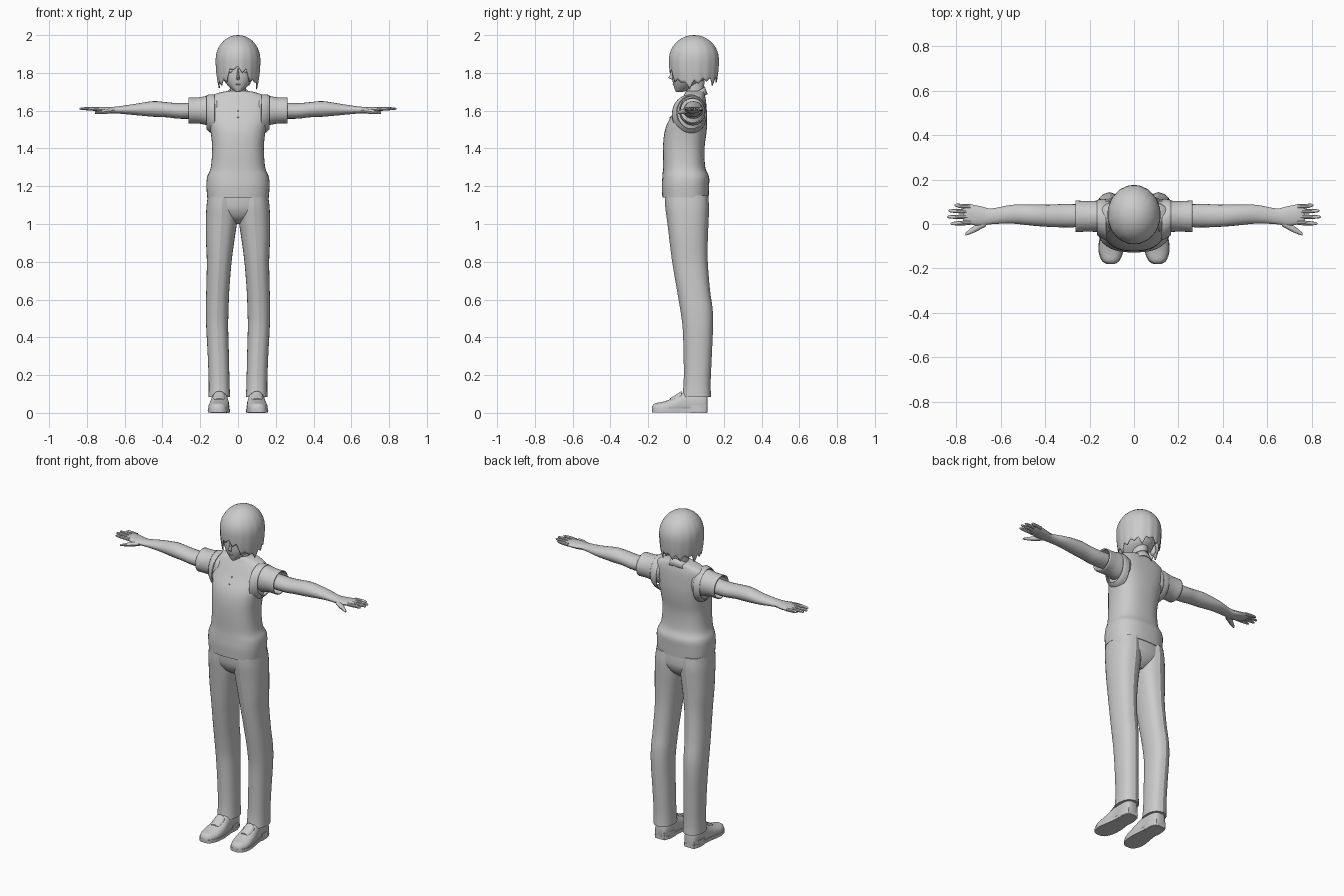
import bpy, bmesh, math
from mathutils import Vector

cube = bpy.data.objects.get("Cube")
if cube:
    bpy.data.objects.remove(cube)

GREY = (0.6, 0.6, 0.6, 1)
grey = bpy.data.materials.new("plain grey")
grey.use_nodes = True
grey.diffuse_color = GREY
grey.node_tree.nodes["Principled BSDF"].inputs["Base Color"].default_value = GREY


def finish(name, bm, mirror=False, thick=0, angle=35):
    """Turn a bmesh into a smooth shaded object, optionally mirrored or thickened."""
    bmesh.ops.remove_doubles(bm, verts=bm.verts, dist=0.0002)
    bmesh.ops.recalc_face_normals(bm, faces=bm.faces)
    mesh = bpy.data.meshes.new(name)
    bm.to_mesh(mesh)
    bm.free()
    mesh.materials.append(grey)
    obj = bpy.data.objects.new(name, mesh)
    bpy.context.collection.objects.link(obj)
    bpy.ops.object.select_all(action='DESELECT')
    obj.select_set(True)
    bpy.context.view_layer.objects.active = obj
    bpy.ops.object.shade_smooth_by_angle(angle=math.radians(angle))
    if thick:
        solid = obj.modifiers.new("thickness", 'SOLIDIFY')
        solid.thickness = thick
    if mirror:
        obj.modifiers.new("mirror", 'MIRROR')
    return obj


def spline(keys, steps):
    """Smoothly interpolate a list of number tuples."""
    out = []
    for i in range(len(keys) - 1):
        quad = [Vector(keys[min(max(i + k, 0), len(keys) - 1)]) for k in (-1, 0, 1, 2)]
        a, b, c, d = quad
        for s in range(steps):
            t = s / steps
            out.append(b + (c - a) * (t / 2) + (a * 2 - b * 5 + c * 4 - d) * (t * t / 2)
                       + (b * 3 - a - c * 3 + d) * (t ** 3 / 2))
    return out + [Vector(keys[-1])]


def place(axis, t, a, b):
    return {'x': (t, a, b), 'y': (a, t, b), 'z': (a, b, t)}[axis]


def loft(name, axis, keys, n=24, power=2.0, steps=4, caps=True, crease=0, floor=None,
         ceiling=None, **kw):
    """Skin rounded rings; each key is position, min a, max a, min b, max b."""
    bm = bmesh.new()
    rings = []
    for t, a0, a1, b0, b1 in spline(keys, steps):
        ring = []
        for i in range(n):
            w = math.tau * i / n
            c, s = math.cos(w), math.sin(w)
            u = math.copysign(abs(c) ** (2 / power), c)
            v = math.copysign(abs(s) ** (2 / power), s)
            if crease and i % (n // 2) == n // 4:
                v *= 1 + crease
            a, b = (a0 + a1 + (a1 - a0) * u) / 2, (b0 + b1 + (b1 - b0) * v) / 2
            if floor is not None:
                b = max(b, floor)
            if ceiling is not None:
                b = min(b, ceiling)
            ring.append(bm.verts.new(place(axis, t, a, b)))
        rings.append(ring)
    for lo, hi in zip(rings, rings[1:]):
        for i in range(n):
            k = (i + 1) % n
            bm.faces.new((lo[i], lo[k], hi[k], hi[i]))
    if caps:
        bm.faces.new(rings[0])
        bm.faces.new(rings[-1])
    return finish(name, bm, **kw)


def ball(name, loc, size, mirror=False):
    bm = bmesh.new()
    bmesh.ops.create_uvsphere(bm, u_segments=16, v_segments=10, radius=1)
    for v in bm.verts:
        v.co = Vector([p + s * c for p, s, c in zip(loc, size, v.co)])
    return finish(name, bm, mirror)


def sheet(name, rows, **kw):
    """Skin a grid of points."""
    bm = bmesh.new()
    grid = [[bm.verts.new(p) for p in row] for row in rows]
    for lo, hi in zip(grid, grid[1:]):
        for i in range(len(lo) - 1):
            bm.faces.new((lo[i], lo[i + 1], hi[i + 1], hi[i]))
    return finish(name, bm, **kw)


# Vest over the torso, with wide armhole rims
loft("vest", 'z', [
    (1.14, -.163, .163, -.125, .12), (1.2, -.167, .167, -.128, .122),
    (1.25, -.163, .163, -.125, .122), (1.3, -.144, .144, -.122, .102),
    (1.4, -.137, .137, -.122, .098), (1.48, -.144, .144, -.115, .108),
    (1.54, -.156, .156, -.096, .112), (1.6, -.165, .165, -.058, .11),
    (1.65, -.163, .163, -.03, .106), (1.68, -.14, .14, -.012, .1),
    (1.7, -.08, .08, 0, .095), (1.705, -.04, .04, .02, .08)], n=40, power=2.5)
loft("armhole_rim", 'x', [
    (.125, -.075, .112, 1.475, 1.685), (.15, -.062, .112, 1.485, 1.686),
    (.166, -.05, .108, 1.5, 1.682)], n=32, caps=False, thick=.006, mirror=True)

# Short sleeves with a cuff band
loft("sleeve", 'x', [
    (.11, -.036, .104, 1.52, 1.675), (.16, -.036, .105, 1.523, 1.678),
    (.21, -.034, .103, 1.532, 1.67), (.262, -.037, .106, 1.532, 1.669)],
    n=32, caps=False, thick=.006, mirror=True)

# Shirt collar, open at the front
top_edge, low_edge = [], []
for i in range(17):
    s = i / 16
    w = math.pi * s * .97
    z = 1.728 - .085 * s ** 1.5
    top_edge.append((.056 * math.sin(w), .048 + .052 * math.cos(w), z))
    low_edge.append((.076 * math.sin(w) + .05 * s ** 6, .046 + .068 * math.cos(w) - .02 * s ** 6,
                     z - .04 + .025 * s ** 3))
sheet("collar", [top_edge, low_edge], thick=.005, mirror=True)
for z, y in ((1.6, -.06), (1.565, -.083)):
    ball("button", (0, y, z), (.004, .004, .004))

# Neck and head
loft("neck", 'z', [(1.62, -.05, .05, .005, .1), (1.68, -.043, .043, .005, .092),
                   (1.77, -.045, .045, .0, .1)])
loft("head", 'z', [
    (1.698, -.01, .01, -.052, -.02), (1.708, -.025, .025, -.058, .01),
    (1.735, -.055, .055, -.066, .055), (1.77, -.08, .08, -.073, .105),
    (1.82, -.096, .096, -.074, .135), (1.88, -.1, .1, -.08, .145),
    (1.94, -.08, .08, -.06, .125), (1.97, -.03, .03, -.01, .08)], n=32, power=2.1)
loft("nose", 'z', [(1.763, -.007, .007, -.074, -.06), (1.775, -.008, .008, -.092, -.06),
                   (1.79, -.006, .006, -.084, -.06), (1.825, -.003, .003, -.075, -.06)], n=12)
ball("eye", (.042, -.06, 1.812), (.02, .011, .013), mirror=True)
ball("eyelid", (.042, -.064, 1.825), (.022, .01, .003), mirror=True)
ball("lips", (0, -.064, 1.739), (.014, .007, .003))
ball("ear", (.094, .05, 1.79), (.014, .022, .034), mirror=True)


# Hair: a dome whose lower edge is cut into pointed strands
def hair_edge(f):
    """Height of the hairline from front (nought) to back (one)."""
    heights = (1.835, 1.82, 1.765, 1.75, 1.76, 1.77, 1.775, 1.78, 1.785)
    k = min(int(f * 8), 7)
    return heights[k] + (heights[k + 1] - heights[k]) * (f * 8 - k)


COLS, CENTRE = 96, 1.87
rows = []
for j in range(17):
    row = []
    for i in range(COLS + 1):
        w = math.tau * i / COLS
        f = 1 - abs(1 - 2 * i / COLS)
        strand = (i % 6) / 6
        tip = 1 - abs(2 * strand - 1)
        if j <= 9:
            z = CENTRE + .13 * math.cos(j / 9 * math.pi / 2)
            r = math.sin(j / 9 * math.pi / 2)
        else:
            end = hair_edge(f) - (.028 + .018 * math.sin(i // 6 * 2.4)) * tip
            z = CENTRE + (end - CENTRE) * (j - 9) / 7
            r = 1 - .12 * ((CENTRE - z) / .14) ** 2
        r *= 1 + .02 * (tip - .5) * (j / 16)
        row.append((.119 * r * math.sin(w), .042 - .133 * r * math.cos(w), z))
    rows.append(row)
sheet("hair", rows, thick=.006, angle=50)

# Arms and hands
loft("arm", 'x', [
    (.15, -.012, .085, 1.56, 1.65), (.3, -.015, .09, 1.557, 1.64),
    (.38, -.013, .087, 1.565, 1.645), (.45, -.008, .088, 1.568, 1.65),
    (.55, .002, .086, 1.577, 1.635), (.64, -.001, .07, 1.585, 1.622),
    (.69, -.008, .08, 1.586, 1.62), (.745, .0, .089, 1.594, 1.62),
    (.768, .012, .08, 1.6, 1.615)], n=20, mirror=True)
for finger, y, spread, tip in (("index", .006, -.004, .825), ("middle", .032, 0, .84),
                               ("ring", .056, .003, .835), ("little", .078, .006, .808)):
    mid, end = y + spread / 2, y + spread
    loft(finger + "_finger", 'x', [
        (.735, y - .011, y + .011, 1.597, 1.619), (.78, mid - .01, mid + .01, 1.6, 1.62),
        (tip - .01, end - .007, end + .007, 1.604, 1.617),
        (tip, end - .002, end + .002, 1.608, 1.612)], n=10, steps=3, mirror=True)
loft("thumb", 'x', [
    (.665, -.01, .03, 1.588, 1.612), (.705, -.032, .002, 1.582, 1.608),
    (.735, -.045, -.02, 1.582, 1.6), (.758, -.052, -.04, 1.583, 1.593)],
    n=12, mirror=True)

# Trousers: hips and two creased legs
loft("trouser_hips", 'z', [
    (1.0, -.03, .03, -.03, .06), (1.03, -.09, .09, -.075, .095),
    (1.07, -.15, .15, -.1, .115), (1.11, -.162, .162, -.108, .118),
    (1.16, -.158, .158, -.11, .114)], n=40, power=2.4)
loft("trouser_leg", 'z', [
    (.085, .042, .156, -.018, .13), (.16, .045, .155, -.01, .128),
    (.3, .048, .16, -.01, .134), (.45, .052, .168, -.015, .14),
    (.55, .05, .17, -.028, .138), (.65, .046, .168, -.045, .124),
    (.8, .034, .165, -.07, .112), (.92, .018, .17, -.085, .112),
    (1.02, .004, .17, -.097, .116), (1.09, .002, .167, -.106, .118),
    (1.15, .004, .16, -.108, .113)],
    n=32, power=2.3, crease=.035, angle=28, mirror=True)

# Shoes: upper, tongue, sole and heel block
outline = [(-.18, .09, .12), (-.165, .068, .142), (-.12, .05, .157), (-.06, .046, .152),
           (0, .052, .142), (.07, .054, .142), (.105, .064, .134), (.114, .08, .12)]
tops = (.034, .05, .06, .082, .115, .12, .11, .095)
loft("shoe_upper", 'y', [(y, a, b, -.01, top) for (y, a, b), top in zip(outline, tops)],
     n=28, power=2.3, floor=.016, mirror=True)
loft("shoe_sole", 'y', [(y, a - .003, b + .003, -.03, .06) for y, a, b in outline],
     n=28, power=4, floor=.003, ceiling=.022, mirror=True)
loft("shoe_heel", 'y', [(y, a - .002, b + .002, -.03, .07)
                        for y, a, b in ((.025, .054, .142), (.07, .054, .142), (.112, .07, .13))],
     n=28, power=4, floor=0, ceiling=.042, mirror=True)
loft("shoe_tongue", 'y', [(-.085, .075, .125, .055, .077), (-.05, .068, .132, .06, .098),
                          (-.025, .07, .13, .07, .115)], n=16, mirror=True)
